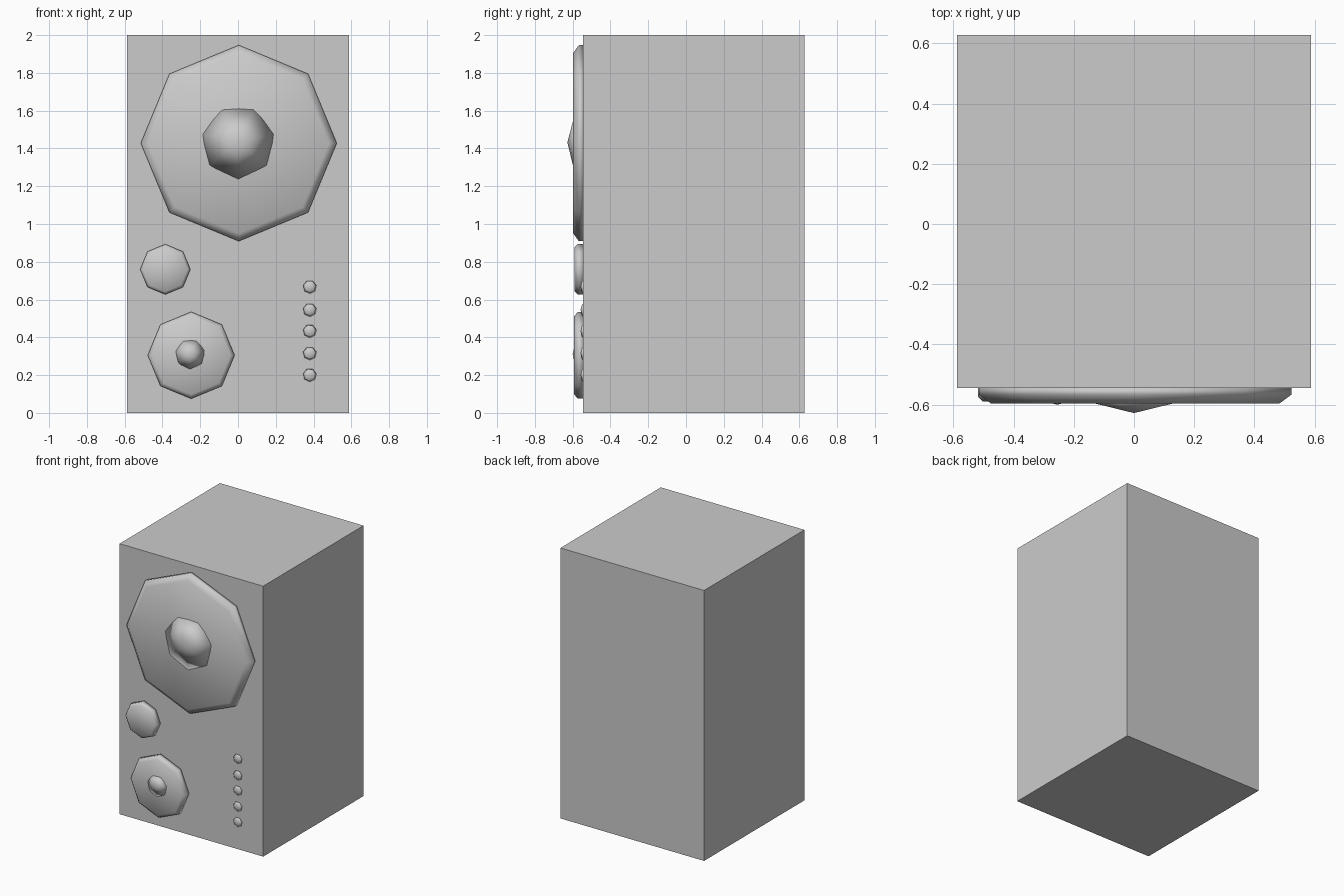
import bpy, bmesh, math

if "Cube" in bpy.data.objects:
    bpy.data.objects.remove(bpy.data.objects["Cube"])

FRONT = -0.545  # y of the cabinet front panel


def lathe(name, cx, cz, profile, sides, start):
    """Smooth low-poly turned part facing -y; profile = (radius, y), last radius 0 is the centre."""
    bm = bmesh.new()
    rings = []
    for r, y in profile[:-1]:
        rings.append([bm.verts.new((cx + r * math.cos(a), y, cz + r * math.sin(a)))
                      for a in (start + 2 * math.pi * i / sides for i in range(sides))])
    tip = bm.verts.new((cx, profile[-1][1], cz))
    for i in range(sides):
        j = (i + 1) % sides
        for a, b in zip(rings, rings[1:]):
            bm.faces.new((a[i], a[j], b[j], b[i]))
        bm.faces.new((rings[-1][i], rings[-1][j], tip))
    bm.faces.new(rings[0][::-1])
    bmesh.ops.recalc_face_normals(bm, faces=bm.faces)
    for f in bm.faces:
        f.smooth = True
    me = bpy.data.meshes.new(name)
    bm.to_mesh(me)
    bm.free()
    ob = bpy.data.objects.new(name, me)
    bpy.context.collection.objects.link(ob)
    return ob


# Cabinet
bpy.ops.mesh.primitive_cube_add(size=1, location=(0, (FRONT + 0.628) / 2, 1))
cabinet = bpy.context.object
cabinet.name = "cabinet"
cabinet.scale = (1.175, 0.628 - FRONT, 2)

UP, DOWN = math.pi / 2, -math.pi / 2

# Large driver: octagonal rim with a shallow dish, seven-sided dust cap
lathe("large_driver", 0.004, 1.428,
      [(0.519, FRONT), (0.519, -0.567), (0.478, -0.597), (0, -0.571)], 8, UP)
lathe("large_dust_cap", 0, 1.433,
      [(0.23, -0.573), (0, -0.628)], 7, DOWN)

# Small driver
lathe("small_driver", -0.248, 0.305,
      [(0.23, FRONT), (0.23, -0.572), (0.208, -0.592), (0, -0.577)], 8, UP)
lathe("small_dust_cap", -0.255, 0.312,
      [(0.1, -0.578), (0, -0.6)], 7, DOWN)

# Tweeter
lathe("tweeter", -0.385, 0.76,
      [(0.133, FRONT), (0.133, -0.574), (0.118, -0.589), (0, -0.589)], 8, UP)

# Column of buttons
for i, z in enumerate((0.2, 0.315, 0.433, 0.545, 0.667)):
    lathe(f"button_{i + 1}", 0.38, z,
          [(0.036, FRONT), (0.026, -0.553), (0, -0.558)], 7, DOWN)
